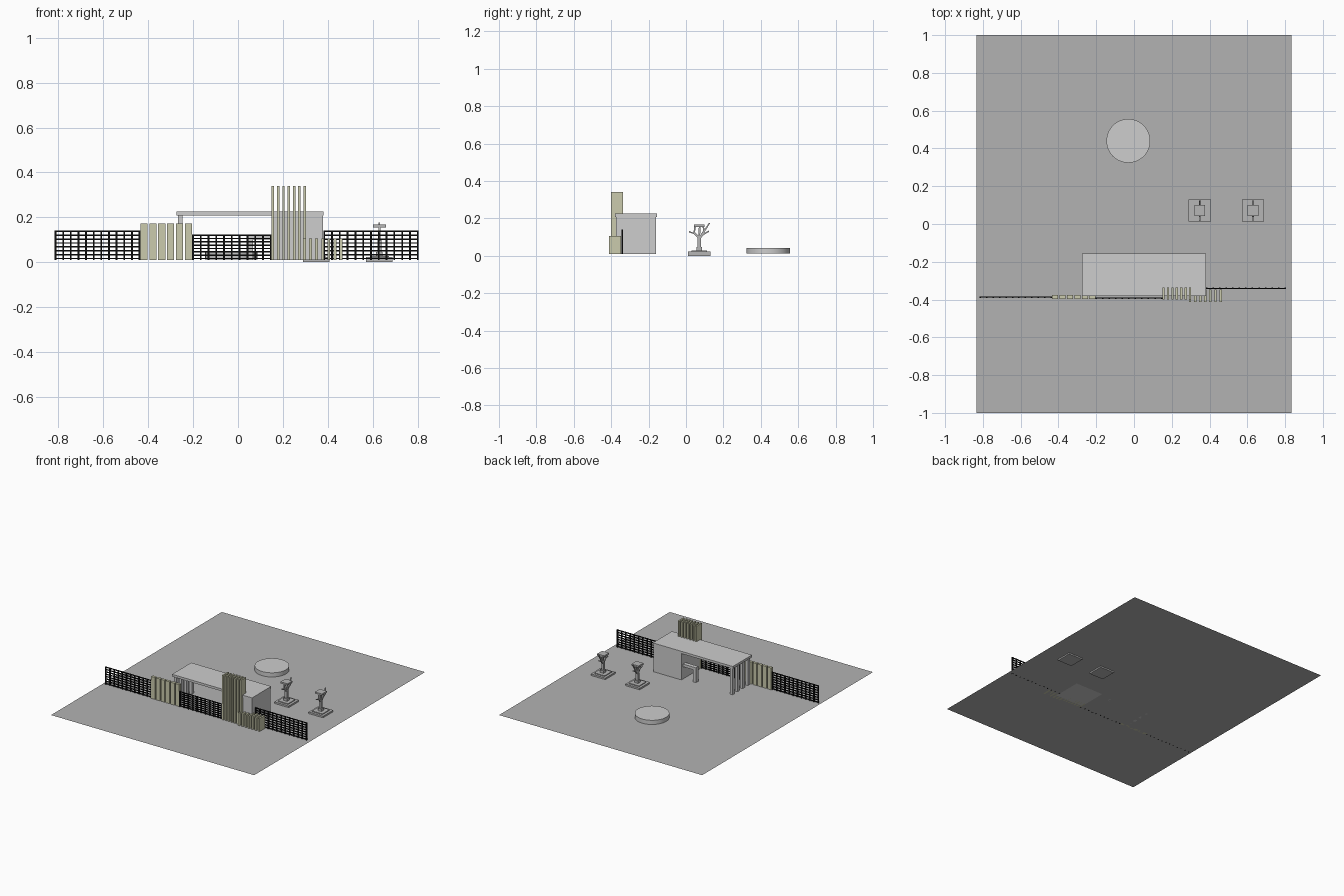
import bpy, bmesh, math
from mathutils import Vector, Matrix

if "Cube" in bpy.data.objects:
    bpy.data.objects.remove(bpy.data.objects["Cube"])

def material(name, c):
    m = bpy.data.materials.new(name)
    m.diffuse_color = (*c, 1)
    m.use_nodes = True
    m.node_tree.nodes["Principled BSDF"].inputs["Base Color"].default_value = m.diffuse_color
    return m

PAVING = material("paving_grey", (0.45, 0.45, 0.45))
CONCRETE = material("light_concrete", (0.61, 0.61, 0.61))
FIN = material("khaki_fin", (0.60, 0.60, 0.42))
IRON = material("black_iron", (0.004, 0.004, 0.004))
STONE = material("planter_grey", (0.47, 0.47, 0.47))
G = 0.01  # ground level

def finish(name, bm, mat):
    me = bpy.data.meshes.new(name)
    bm.to_mesh(me)
    bm.free()
    me.materials.append(mat)
    ob = bpy.data.objects.new(name, me)
    bpy.context.collection.objects.link(ob)
    return ob

def box(bm, x0, x1, y0, y1, z0, z1):
    m = Matrix.Translation(((x0 + x1) / 2, (y0 + y1) / 2, (z0 + z1) / 2))
    m = m @ Matrix.Diagonal((x1 - x0, y1 - y0, z1 - z0, 1))
    bmesh.ops.create_cube(bm, size=1, matrix=m)

def stick(bm, a, b, t):
    a, b = Vector(a), Vector(b)
    d = b - a
    m = Matrix.Translation((a + b) / 2) @ d.to_track_quat('Z', 'Y').to_matrix().to_4x4()
    bmesh.ops.create_cube(bm, size=1, matrix=m @ Matrix.Diagonal((t, t, d.length, 1)))

def boxes(name, mat, *dims):
    bm = bmesh.new()
    for d in dims:
        box(bm, *d)
    return finish(name, bm, mat)

def fins(name, x0, x1, n, w, y0, y1, top):
    step = (x1 - x0 - w) / (n - 1)
    boxes(name, FIN, *[(x0 + i * step, x0 + i * step + w, y0, y1, G, top) for i in range(n)])

def fence(name, x0, x1, y, top, nv, nh):
    bm = bmesh.new()
    for i in range(nv):
        x = x0 + 0.004 + (x1 - x0 - 0.008) * i / (nv - 1)
        box(bm, x - 0.004, x + 0.004, y - 0.004, y + 0.004, G - 0.001, top)
    for j in range(nh):
        z = G + 0.006 + (top - G - 0.009) * j / (nh - 1)
        box(bm, x0, x1, y - 0.003, y + 0.003, z - 0.003, z + 0.003)
    finish(name, bm, IRON)

# ground sheet
bm = bmesh.new()
bmesh.ops.create_grid(bm, x_segments=1, y_segments=1, size=1,
                      matrix=Matrix.Translation((0, 0, G)) @ Matrix.Diagonal((0.833, 1, 1, 1)))
finish("ground_sheet", bm, PAVING)

# gatehouse: roof, room, side posts and low passage frame
boxes("roof", CONCRETE, (-0.275, 0.381, -0.38, -0.155, 0.208, 0.225))
boxes("guard_room", CONCRETE, (0.15, 0.378, -0.375, -0.16, G, 0.208))
boxes("roof_posts", CONCRETE,
      *[(-0.267, -0.247, y - 0.013, y + 0.013, G, 0.208) for y in (-0.175, -0.235, -0.295, -0.355)])
boxes("passage_frame", CONCRETE, (0.045, 0.15, -0.21, -0.18, 0.10, 0.12),
      (0.045, 0.067, -0.21, -0.18, G, 0.10))

# khaki fin screens
fins("tall_fins", 0.15, 0.303, 7, 0.011, -0.40, -0.337, 0.34)
fins("short_fins", 0.29, 0.465, 7, 0.013, -0.412, -0.348, 0.105)
fins("left_fins", -0.435, -0.205, 6, 0.032, -0.396, -0.376, 0.172)

# iron fences and gate
fence("left_fence", -0.817, -0.435, -0.387, 0.14, 12, 8)
fence("right_fence", 0.38, 0.805, -0.341, 0.14, 13, 8)
fence("main_gate", -0.205, 0.15, -0.392, 0.123, 11, 8)

# round platform
bm = bmesh.new()
bmesh.ops.create_cone(bm, cap_ends=True, segments=48, radius1=0.116, radius2=0.116, depth=0.031,
                      matrix=Matrix.Translation((-0.03, 0.44, 0.0265)))
disc = finish("round_platform", bm, CONCRETE)
bpy.context.view_layer.objects.active = disc
disc.select_set(True)
bpy.ops.object.shade_smooth_by_angle(angle=math.radians(40))

# planters with stylised trees
for i, x in enumerate((0.348, 0.63)):
    y = 0.071
    sq = lambda h, z0, z1: (x - h, x + h, y - h, y + h, z0, z1)
    boxes(f"planter_{i}", STONE, sq(0.059, 0, 0.022), sq(0.042, 0.022, 0.028), sq(0.015, 0.028, 0.046))
    bm = bmesh.new()
    P = lambda dy, z, dx=0: (x + dx, y + dy, z)
    stick(bm, P(0, 0.04), P(0, 0.10), 0.017)
    stick(bm, P(0, 0.095), P(-0.03, 0.125), 0.010)
    stick(bm, P(-0.028, 0.12), P(-0.055, 0.128), 0.007)
    stick(bm, P(-0.028, 0.12), P(-0.022, 0.158), 0.008)
    stick(bm, P(0, 0.09), P(0.025, 0.13), 0.012)
    stick(bm, P(0.024, 0.125), P(0.022, 0.158), 0.008)
    stick(bm, P(0.022, 0.125), P(0.055, 0.175), 0.007)
    stick(bm, P(0.012, 0.108), P(0.052, 0.132), 0.007)
    stick(bm, P(0, 0.10), P(0.002, 0.158), 0.009)
    box(bm, *sq(0.029, 0.155, 0.167))
    finish(f"tree_{i}", bm, STONE)
